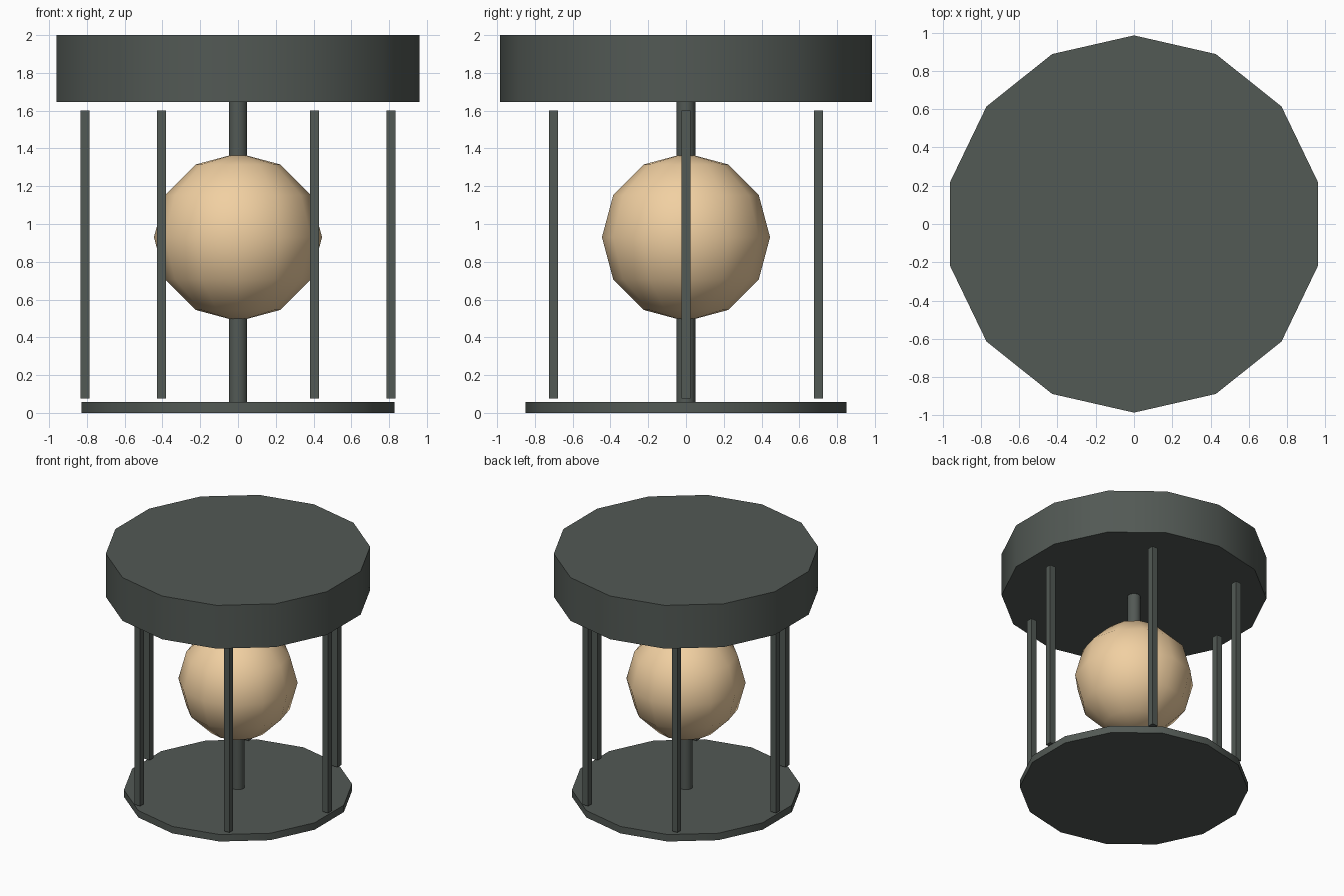
import bpy
import math

if "Cube" in bpy.data.objects:
    bpy.data.objects.remove(bpy.data.objects["Cube"])


def material(name, rgb):
    m = bpy.data.materials.new(name)
    m.diffuse_color = (*rgb, 1.0)
    m.use_nodes = True
    m.node_tree.nodes["Principled BSDF"].inputs["Base Color"].default_value = m.diffuse_color
    return m


dark_metal = material("dark_metal", (0.085, 0.1, 0.09))
warm_glow = material("warm_glow", (0.88, 0.63, 0.36))


def finish(name, mat, angle=None):
    ob = bpy.context.object
    ob.name = name
    ob.data.materials.append(mat)
    if angle:
        bpy.ops.object.shade_smooth_by_angle(angle=math.radians(angle))
    return ob


def disc(name, radius, z0, z1):
    bpy.ops.mesh.primitive_cylinder_add(
        vertices=14, radius=radius, depth=z1 - z0, location=(0, 0, (z0 + z1) / 2))
    return finish(name, dark_metal, 30)


# Base plate, central stem and thick cap
disc("base_plate", 0.85, 0.0, 0.057)
disc("central_stem", 0.05, 0.05, 1.66)
disc("top_cap", 0.985, 1.645, 2.0)

# Low-poly globe on the stem
bpy.ops.mesh.primitive_uv_sphere_add(
    segments=12, ring_count=6, radius=0.445, location=(0, 0, 0.93))
finish("lamp_globe", warm_glow, 40)

# Six square bars in a ring, all aligned to the axes
for i in range(6):
    a = math.radians(60 * i)
    bpy.ops.mesh.primitive_cube_add(
        size=1, location=(0.81 * math.cos(a), 0.81 * math.sin(a), 0.8375))
    bar = finish(f"cage_bar_{i + 1}", dark_metal)
    bar.scale = (0.05, 0.05, 1.525)
